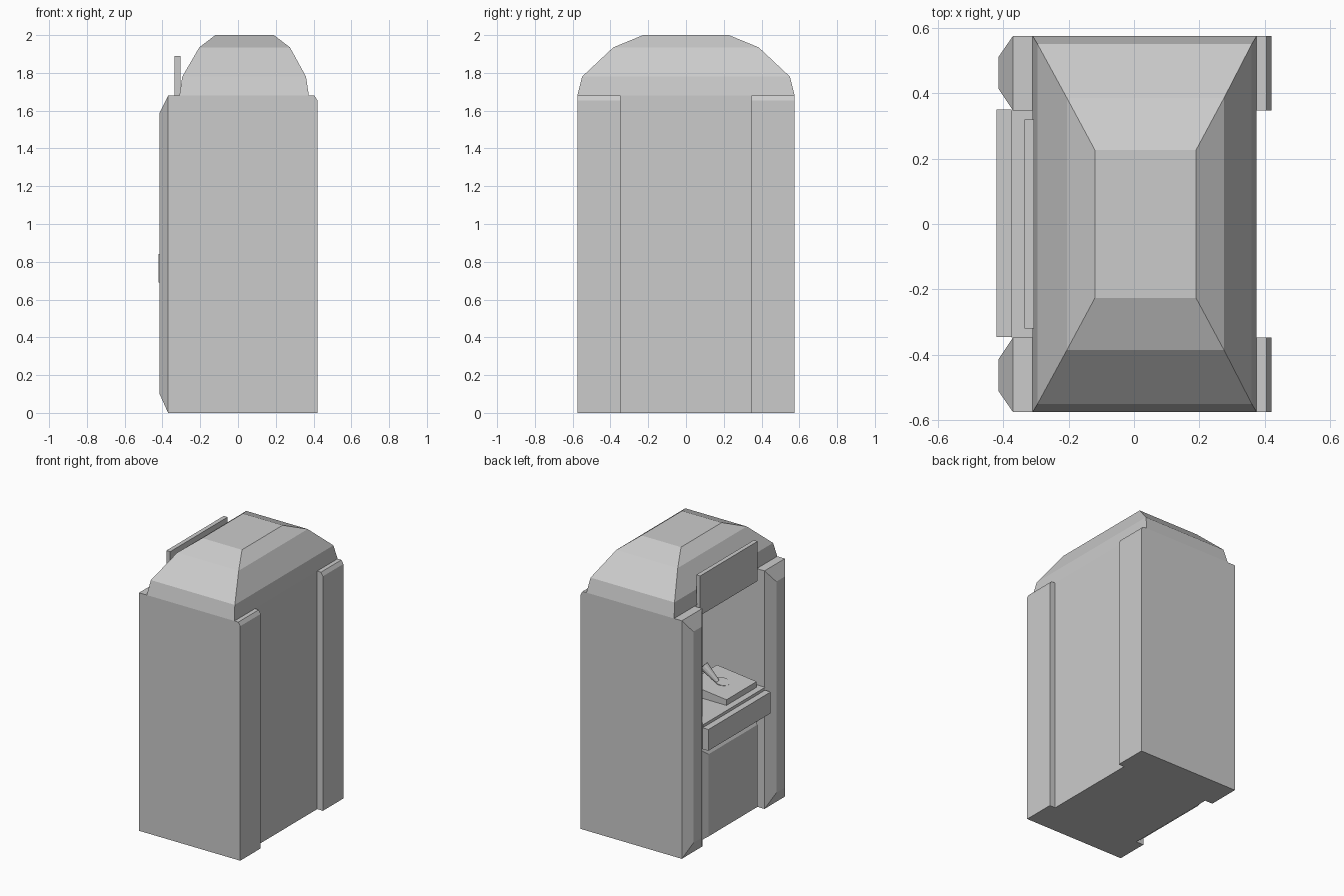
import bpy, bmesh, math
from mathutils import Vector

if "Cube" in bpy.data.objects:
    bpy.data.objects.remove(bpy.data.objects["Cube"])


def finish(name, bm):
    bmesh.ops.recalc_face_normals(bm, faces=bm.faces)
    me = bpy.data.meshes.new(name)
    bm.to_mesh(me)
    bm.free()
    ob = bpy.data.objects.new(name, me)
    bpy.context.collection.objects.link(ob)
    return ob


def loft(name, rings):
    """Skin a stack of equal-length closed rings and cap both ends."""
    bm = bmesh.new()
    loops = [[bm.verts.new(p) for p in r] for r in rings]
    n = len(loops[0])
    for a, b in zip(loops, loops[1:]):
        for i in range(n):
            j = (i + 1) % n
            bm.faces.new((a[i], a[j], b[j], b[i]))
    bm.faces.new(loops[0])
    bm.faces.new(loops[-1])
    return finish(name, bm)


def rect_z(x0, x1, y0, y1, z):
    return [(x0, y0, z), (x1, y0, z), (x1, y1, z), (x0, y1, z)]


def rect_x(x, y0, y1, z0, z1):
    return [(x, y0, z0), (x, y1, z0), (x, y1, z1), (x, y0, z1)]


def box(name, x0, x1, y0, y1, z0, z1):
    return loft(name, [rect_z(x0, x1, y0, y1, z0), rect_z(x0, x1, y0, y1, z1)])


def cone(name, p, q, r0, r1, sides=12):
    p, q = Vector(p), Vector(q)
    d = q - p
    bm = bmesh.new()
    bmesh.ops.create_cone(bm, cap_ends=True, segments=sides,
                          radius1=r0, radius2=r1, depth=d.length)
    ob = finish(name, bm)
    ob.location = (p + q) / 2
    ob.rotation_euler = d.to_track_quat('Z', 'Y').to_euler()
    return ob


# Faceted hipped roof
loft("roof", [rect_z(x0, x1, -y, y, z) for x0, x1, y, z in (
    (-0.31, 0.375, 0.575, 1.68), (-0.295, 0.36, 0.55, 1.78),
    (-0.205, 0.275, 0.385, 1.935), (-0.12, 0.19, 0.227, 2.0))])

# Side walls with bevelled front pilasters and chamfered rear ones
profile = [(-0.37, 0), (0.42, 0), (0.42, 1.655), (0.405, 1.68), (-0.37, 1.68)]
for s, side in ((1, "back"), (-1, "front")):
    loft(side + "_side_wall",
         [[(x, s * y, z) for x, z in profile] for y in (0.347, 0.575)])
    loft(side + "_pilaster", [
        [(x, s * y, z) for x, y, z in rect_x(-0.37, 0.347, 0.575, 0, 1.68)],
        [(x, s * y, z) for x, y, z in rect_x(-0.415, 0.415, 0.51, 0.1, 1.59)]])

# Rear wall and lower cabinet
box("rear_wall", 0.33, 0.375, -0.347, 0.347, 0, 1.68)
box("lower_cabinet", -0.31, 0.33, -0.347, 0.347, 0, 0.69)
loft("lower_door", [rect_x(-0.31, -0.335, 0.30, 0.0, 0.65),
                    rect_x(-0.34, -0.31, 0.235, 0.02, 0.60)])

# Counter with front ledge
box("counter", -0.375, 0.33, -0.347, 0.347, 0.69, 0.86)
box("counter_ledge", -0.42, -0.375, -0.345, 0.35, 0.69, 0.84)

# Sign board above the opening
box("sign_board", -0.335, -0.305, -0.32, 0.32, 1.61, 1.89)

# Sloped control plate with disc and stick
loft("control_plate", [
    [(-0.33, y, 0.86), (-0.02, y, 0.86), (-0.02, y, 0.935), (-0.33, y, 0.90)]
    for y in (-0.317, 0.02)])
cone("plate_disc", (-0.176, -0.155, 0.912), (-0.178, -0.155, 0.922), 0.05, 0.05, 20)
cone("stick", (-0.155, -0.13, 0.925), (-0.06, -0.11, 1.02), 0.014, 0.032)
